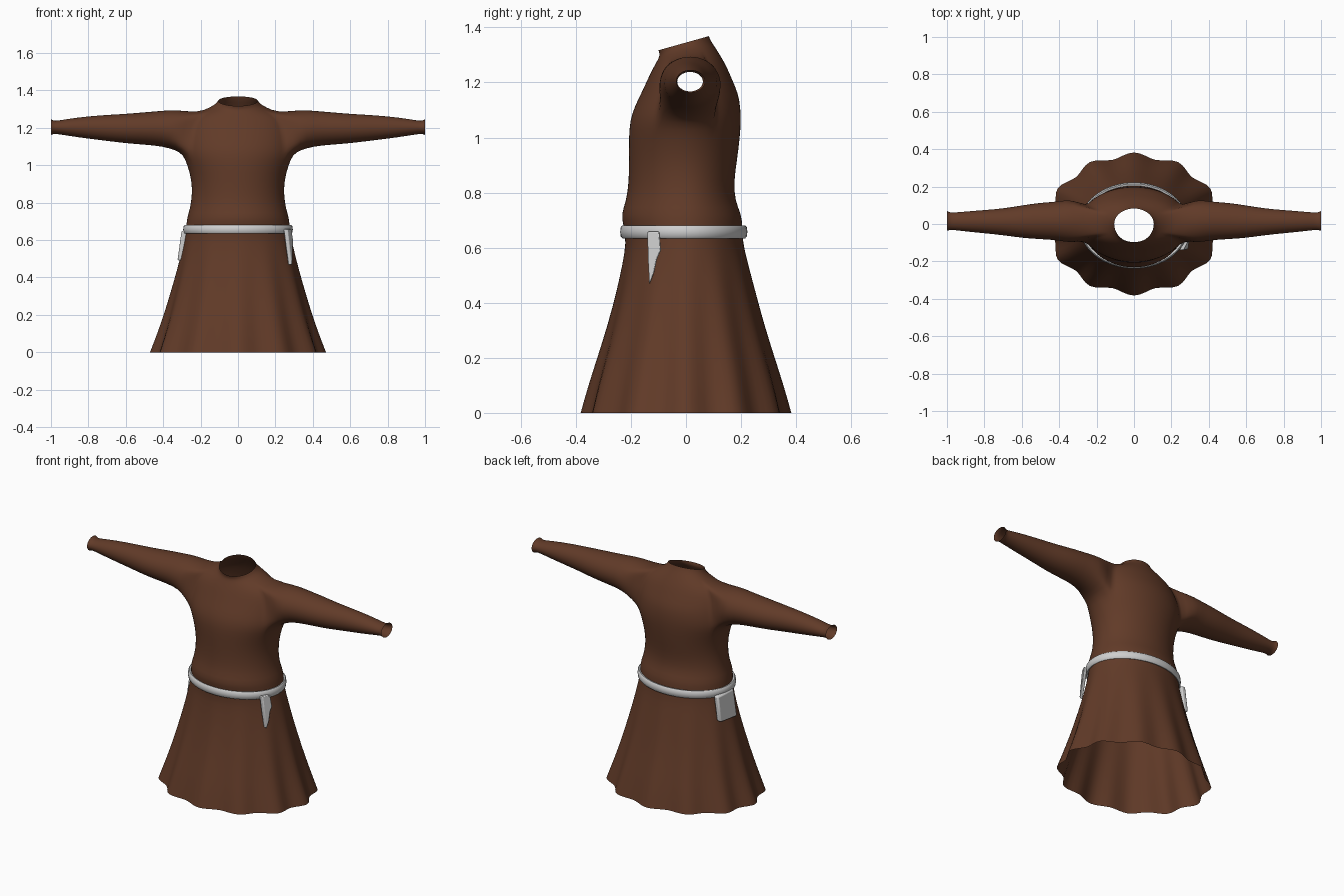
import bpy, bmesh, math

if "Cube" in bpy.data.objects:
    bpy.data.objects.remove(bpy.data.objects["Cube"])


def material(name, rgb):
    m = bpy.data.materials.new(name)
    m.diffuse_color = (*rgb, 1)
    m.use_nodes = True
    m.node_tree.nodes["Principled BSDF"].inputs["Base Color"].default_value = m.diffuse_color
    return m


BROWN = material("brown cloth", (0.12, 0.043, 0.021))
GREY = material("pale grey", (0.62, 0.62, 0.62))


def finish(bm, name, mat, angle=40):
    bmesh.ops.recalc_face_normals(bm, faces=bm.faces)
    me = bpy.data.meshes.new(name)
    bm.to_mesh(me)
    bm.free()
    me.materials.append(mat)
    ob = bpy.data.objects.new(name, me)
    bpy.context.collection.objects.link(ob)
    bpy.ops.object.select_all(action='DESELECT')
    ob.select_set(True)
    bpy.context.view_layer.objects.active = ob
    bpy.ops.object.shade_smooth_by_angle(angle=math.radians(angle))
    return ob


# Robe body rings: height, half width, front y, back y, collar tilt
N, W = 48, 4
RINGS = [
    (0.00, .455, -.370, .370, 0), (0.10, .420, -.345, .345, 0),
    (0.20, .388, -.315, .315, 0), (0.32, .355, -.280, .280, 0),
    (0.44, .323, -.250, .250, 0), (0.54, .300, -.230, .225, 0),
    (0.62, .283, -.217, .206, 0), (0.68, .276, -.227, .205, 0),
    (0.72, .273, -.237, .202, 0), (0.77, .256, -.217, .178, 0),
    (0.84, .246, -.208, .174, 0), (0.92, .248, -.207, .186, 0),
    (1.00, .270, -.208, .196, 0), (1.06, .295, -.204, .200, 0),
    (1.11, .292, -.188, .198, 0), (1.16, .285, -.163, .190, 0),
    (1.21, .273, -.140, .168, 0), (1.25, .252, -.124, .148, .05),
    (1.28, .212, -.110, .128, .10), (1.305, .155, -.100, .108, .18),
    (1.325, .118, -.095, .092, .25), (1.345, .106, -.100, .083, .28)]
LOW, HIGH = 13, 18   # rows spanned by the armholes

bm = bmesh.new()
rows = []
for z, rx, yf, yb, tilt in RINGS:
    fold = 0.055 * max(0, (0.62 - z) / 0.62)
    row = []
    for j in range(N):
        a = 2 * math.pi * j / N
        f = 1 + fold * math.cos(12 * a)
        y = math.sin(a) * f * (yb if math.sin(a) > 0 else -yf)
        row.append(bm.verts.new((rx * math.cos(a) * f, y, z + tilt * y)))
    rows.append(row)
for i in range(len(rows) - 1):
    for j in range(N):
        side = (j + W) % (N // 2) < 2 * W
        if LOW <= i < HIGH and side:
            continue
        k = (j + 1) % N
        bm.faces.new((rows[i][j], rows[i][k], rows[i + 1][k], rows[i + 1][j]))

# Sleeves grow out of the armholes: x, low z, high z, front y, back y
SLEEVE = [
    (.335, 1.080, 1.298, -.105, .135), (.40, 1.100, 1.292, -.087, .120),
    (.50, 1.110, 1.284, -.082, .115), (.60, 1.117, 1.275, -.075, .100),
    (.70, 1.130, 1.270, -.060, .083), (.80, 1.142, 1.262, -.050, .075),
    (.90, 1.156, 1.250, -.040, .067), (.965, 1.167, 1.238, -.032, .061),
    (.985, 1.168, 1.238, -.032, .062), (1.0, 1.162, 1.246, -.037, .070)]
for s in (1, -1):
    def vert(i, j):
        return rows[i][j % N if s > 0 else (N // 2 - j) % N]
    loop = [vert(LOW, j) for j in range(-W, W)]
    loop += [vert(i, W) for i in range(LOW, HIGH)]
    loop += [vert(HIGH, j) for j in range(W, -W, -1)]
    loop += [vert(i, -W) for i in range(HIGH, LOW, -1)]
    n = len(loop)
    start = -math.pi / 2 - 2 * W / n * math.pi
    for x, z0, z1, y0, y1 in SLEEVE:
        new = []
        for k in range(n):
            a = start + 2 * math.pi * k / n
            new.append(bm.verts.new((s * x,
                                     (y0 + y1) / 2 + (y1 - y0) / 2 * math.cos(a),
                                     (z0 + z1) / 2 + (z1 - z0) / 2 * math.sin(a))))
        for k in range(n):
            m = (k + 1) % n
            bm.faces.new((loop[k], loop[m], new[m], new[k]))
        loop = new
robe = finish(bm, "robe", BROWN, 75)
sub = robe.modifiers.new("smooth", 'SUBSURF')
sub.levels = sub.render_levels = 1

# Belt: rounded band swept around the waist; section is (offset, height)
SECTION = [(-.022, .640), (-.006, .634), (.0, .641), (.002, .657),
           (.0, .674), (-.006, .681), (-.022, .676)]
bm = bmesh.new()
belt = []
for j in range(64):
    a = 2 * math.pi * j / 64
    belt.append([bm.verts.new(((.291 + d) * math.cos(a),
                               -.008 + (.229 + d) * math.sin(a), z))
                 for d, z in SECTION])
for j in range(64):
    p, q = belt[j], belt[(j + 1) % 64]
    for k in range(len(SECTION)):
        m = (k + 1) % len(SECTION)
        bm.faces.new((p[k], q[k], q[m], p[m]))
finish(bm, "belt", GREY, 50)


def hanging_plate(name, outline, place, thick, bevel):
    """Flat outline in (y, z), set against the skirt and thickened."""
    bm = bmesh.new()
    face = bm.faces.new([bm.verts.new((place(y, z), y, z)) for y, z in outline])
    ext = bmesh.ops.extrude_face_region(bm, geom=[face])
    for v in ext["geom"]:
        if isinstance(v, bmesh.types.BMVert):
            v.co.x += thick
    ob = finish(bm, name, GREY)
    mod = ob.modifiers.new("soft edges", 'BEVEL')
    mod.width, mod.segments = bevel, 2


# Knife sheath on one hip, pouch on the other
hanging_plate("knife_sheath",
              [(-.140, .658), (-.097, .658), (-.091, .590), (-.105, .560),
               (-.116, .510), (-.133, .467), (-.138, .560)],
              lambda y, z: .243 + (y + .14) * .5 + (.66 - z) * .11, .022, .004)
hanging_plate("pouch",
              [(-.035, .650), (.105, .650), (.105, .500), (-.035, .490)],
              lambda y, z: -.272 + max(0, y - .03) * .15 - (.65 - z) * .14,
              -.030, .008)
